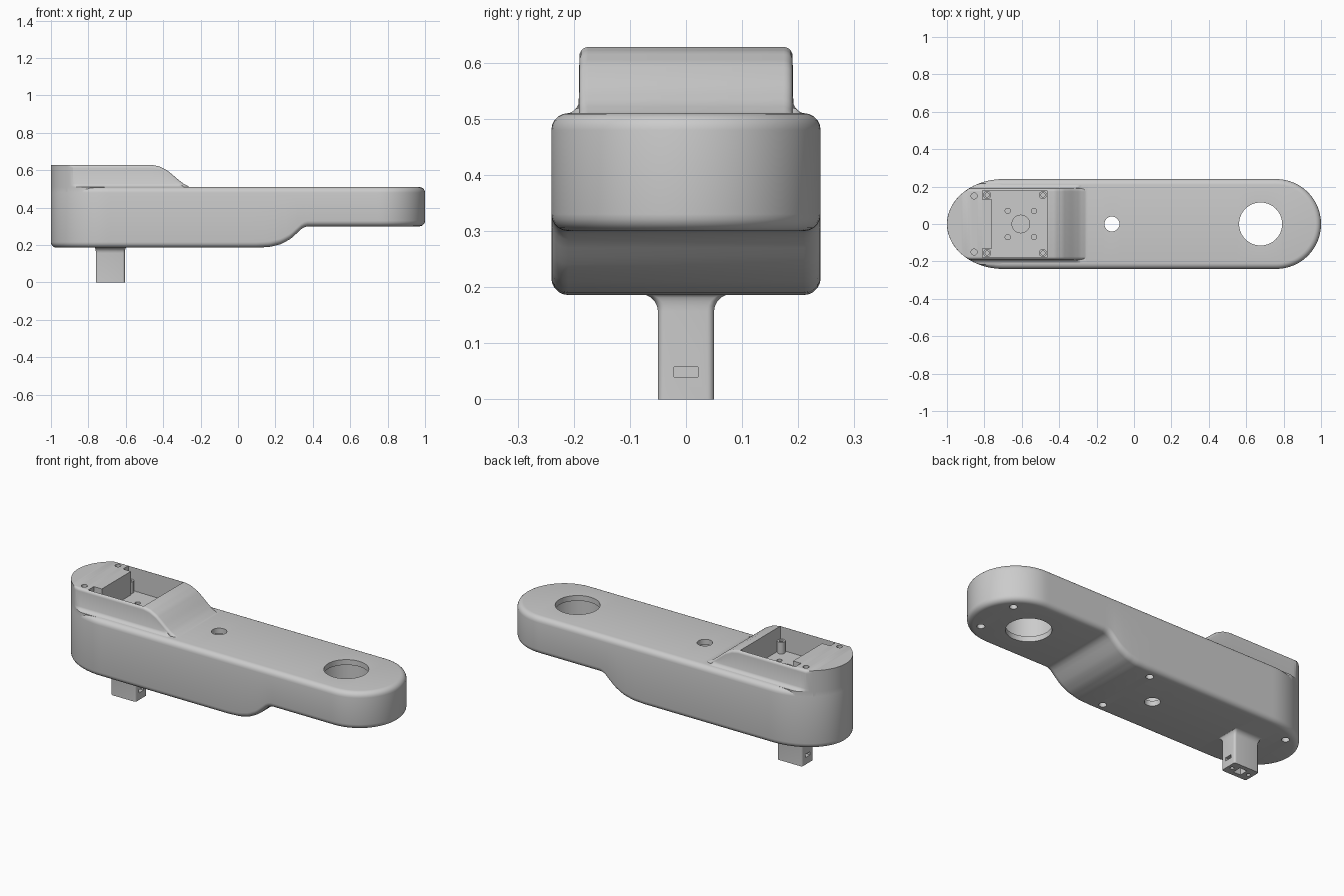
import bpy, bmesh
from math import sin, cos, pi, sqrt

if "Cube" in bpy.data.objects:
    bpy.data.objects.remove(bpy.data.objects["Cube"])

R = 0.03                      # edge rounding of the arm body
BOTTOM = [(-2, .186), (.1, .186), (.17, .19), (.23, .205), (.28, .232), (.32, .268),
          (.345, .292), (.37, .30), (2, .30)]
HUMP = [(-2, .628), (-.46, .628), (-.42, .62), (-.38, .60), (-.35, .576), (-.32, .55),
        (-.29, .527), (-.26, .511), (-.24, .503), (2, .503)]


def interp(table, x):
    for (x0, z0), (x1, z1) in zip(table, table[1:]):
        if x <= x1:
            return z0 + (z1 - z0) * (x - x0) / (x1 - x0)


def finish(name, bm):
    bmesh.ops.recalc_face_normals(bm, faces=bm.faces)
    me = bpy.data.meshes.new(name)
    bm.to_mesh(me)
    bm.free()
    ob = bpy.data.objects.new(name, me)
    bpy.context.collection.objects.link(ob)
    return ob


def loft(name, halves):
    """Skin rings given as half outlines (y >= 0), mirrored in y, capped with strips."""
    bm = bmesh.new()
    rings = []
    for half in halves:
        a = [bm.verts.new(p) for p in half]
        b = [v if p[1] < 1e-5 else bm.verts.new((p[0], -p[1], p[2])) for v, p in zip(a, half)]
        loop = a + [v for v, w in zip(reversed(b), reversed(a)) if v is not w]
        rings.append((a, b, loop))
    for (_, _, l0), (_, _, l1) in zip(rings, rings[1:]):
        for i in range(len(l0)):
            j = (i + 1) % len(l0)
            bm.faces.new((l0[i], l0[j], l1[j], l1[i]))
    for a, b, _ in (rings[0], rings[-1]):
        for i in range(len(a) - 1):
            bm.faces.new(list(dict.fromkeys((a[i], a[i + 1], b[i + 1], b[i]))))
    return finish(name, bm)


def cylinder(name, x, y, r, z0, z1, seg=40):
    bm = bmesh.new()
    bmesh.ops.create_cone(bm, cap_ends=True, segments=seg, radius1=r, radius2=r, depth=z1 - z0)
    bmesh.ops.translate(bm, verts=bm.verts, vec=(x, y, (z0 + z1) / 2))
    return finish(name, bm)


def box(name, x0, x1, y0, y1, z0, z1):
    bm = bmesh.new()
    bmesh.ops.create_cube(bm, size=1)
    bmesh.ops.scale(bm, verts=bm.verts, vec=(x1 - x0, y1 - y0, z1 - z0))
    bmesh.ops.translate(bm, verts=bm.verts, vec=((x0 + x1) / 2, (y0 + y1) / 2, (z0 + z1) / 2))
    return finish(name, bm)


def boolean(target, tool, op='DIFFERENCE'):
    m = target.modifiers.new("cut", 'BOOLEAN')
    m.operation, m.object, m.solver = op, tool, 'EXACT'
    bpy.context.view_layer.objects.active = target
    bpy.ops.object.modifier_apply(modifier=m.name)
    bpy.data.objects.remove(tool)


def body_ring(d, top, dz):
    """Arm outline inset by d; z follows the stepped underside unless it is a top ring."""
    xy = [(-.70 - (.30 - d) * cos(t), (.24 - d) * sin(t)) for t in (pi / 2 * i / 20 for i in range(20))]
    xy += [(-.70 + 1.46 * i / 90, .24 - d) for i in range(91)]
    xy += [(.76 + (.24 - d) * sin(t), (.24 - d) * cos(t)) for t in (pi / 2 * i / 20 for i in range(1, 20))]
    xy += [(1 - d, 0)]
    return [(x, y, (.51 if top else interp(BOTTOM, x)) + dz) for x, y in xy]


# arm body with rounded rims
arcs = [pi / 2 * i / 5 for i in range(6)]
arm = loft("arm_body",
           [body_ring(R * (1 - sin(t)), False, R * (1 - cos(t))) for t in arcs] +
           [body_ring(R * (1 - cos(t)), True, R * (sin(t) - 1)) for t in arcs])


# raised motor housing, flush with the rounded end of the arm
def housing_ring(off, z):
    xs = [-.70 - .2995 * cos(pi / 2 * i / 24) for i in range(24)] + [-.70 + .46 * i / 46 for i in range(47)]
    out = []
    for x in xs:
        end = .2395 * sqrt(max(0, 1 - ((x + .70) / .2995) ** 2)) if x < -.70 else .2395
        y = 0 if x == xs[0] else min(.19 + off, end)
        out.append((x, y, z(interp(HUMP, x))))
    return out


F, E = .026, .016
rings = [housing_ring(F, lambda h: .45)]
rings += [housing_ring(F * (1 - sin(t)), lambda h, t=t: min(.509 + F * (1 - cos(t)), h - E)) for t in arcs[:-1]]
rings += [housing_ring(-E * (1 - cos(t)), lambda h, t=t: h + E * (sin(t) - 1)) for t in arcs]
boolean(arm, loft("housing", rings), 'UNION')


# foot with a flared root
def foot_ring(hx, hy, z, r=.012):
    half = [(-hx + r * (1 - cos(t)), hy - r + r * sin(t)) for t in arcs]
    half += [(hx - r * (1 - sin(t)), hy - r + r * cos(t)) for t in arcs]
    return [(-.6825 + x, y, z) for x, y in half]


foot = [foot_ring(.0775, .05, 0)]
foot += [foot_ring(.0775 + .008 * (1 - cos(t)), .05 + .03 * (1 - cos(t)), .157 + .03 * sin(t)) for t in arcs]
foot += [foot_ring(.0855, .08, .23)]
boolean(arm, loft("foot", foot), 'UNION')

# motor pocket with notches at its rear corners
boolean(arm, box("pocket", -.76, -.465, -.178, .178, .495, .7))
for s in (-1, 1):
    y0, y1 = sorted((s * .13, s * .179))
    boolean(arm, box("notch", -.81, -.70, y0, y1, .4953, .7))

# bearing hole and cable hole, each wider inside the shell
for x, r, wide, z0, z1 in ((.677, .115, .15, .33, .48), (-.118, .04, .06, .215, .48)):
    boolean(arm, cylinder("bore", x, 0, r, .1, .6, 64))
    boolean(arm, cylinder("bore_groove", x, 0, wide, z0, z1, 64))

# shaft recess, motor screw holes, cover screw holes and underside screw holes
boolean(arm, cylinder("shaft_recess", -.605, 0, .058, .488, .6, 48))
boolean(arm, cylinder("shaft_hole", -.605, 0, .047, .42, .6, 48))
for s in (-1, 1):
    for x in (-.675, -.535):
        boolean(arm, cylinder("motor_hole", x, s * .07, .014, .43, .6, 24))
    boolean(arm, cylinder("lid_hole", -.855, s * .15, .016, .57, .7, 24))
    for x, y, z in ((.88, .125, .33), (.05, .18, .22), (-.86, .135, .22)):
        boolean(arm, cylinder("underside_hole", x, s * y, .02, .1, z, 24))

# foot openings: square socket, two screw holes and nut slots
boolean(arm, box("socket", -.705, -.66, -.025, .025, -.1, .15))
for s in (-1, 1):
    x = -.6825 + s * .052
    boolean(arm, cylinder("foot_hole", x, 0, .01, -.1, .1, 20))
    boolean(arm, box("nut_slot", x - .0101, x + .04, -.021, .021, .04, .058) if s > 0 else
            box("nut_slot", x - .04, x + .0101, -.021, .021, .04, .058))

# screw posts in the pocket corners
posts = []
for x in (-.785, -.487):
    for s in (-1, 1):
        post = cylinder("screw_post", x, s * .155, .021, .48, .56, 28)
        boolean(post, cylinder("post_hole", x, s * .155, .011, .51, .6, 20))
        posts.append(post)

for ob in [arm] + posts:
    bpy.ops.object.select_all(action='DESELECT')
    ob.select_set(True)
    bpy.context.view_layer.objects.active = ob
    bpy.ops.object.shade_smooth_by_angle(angle=pi / 6)
